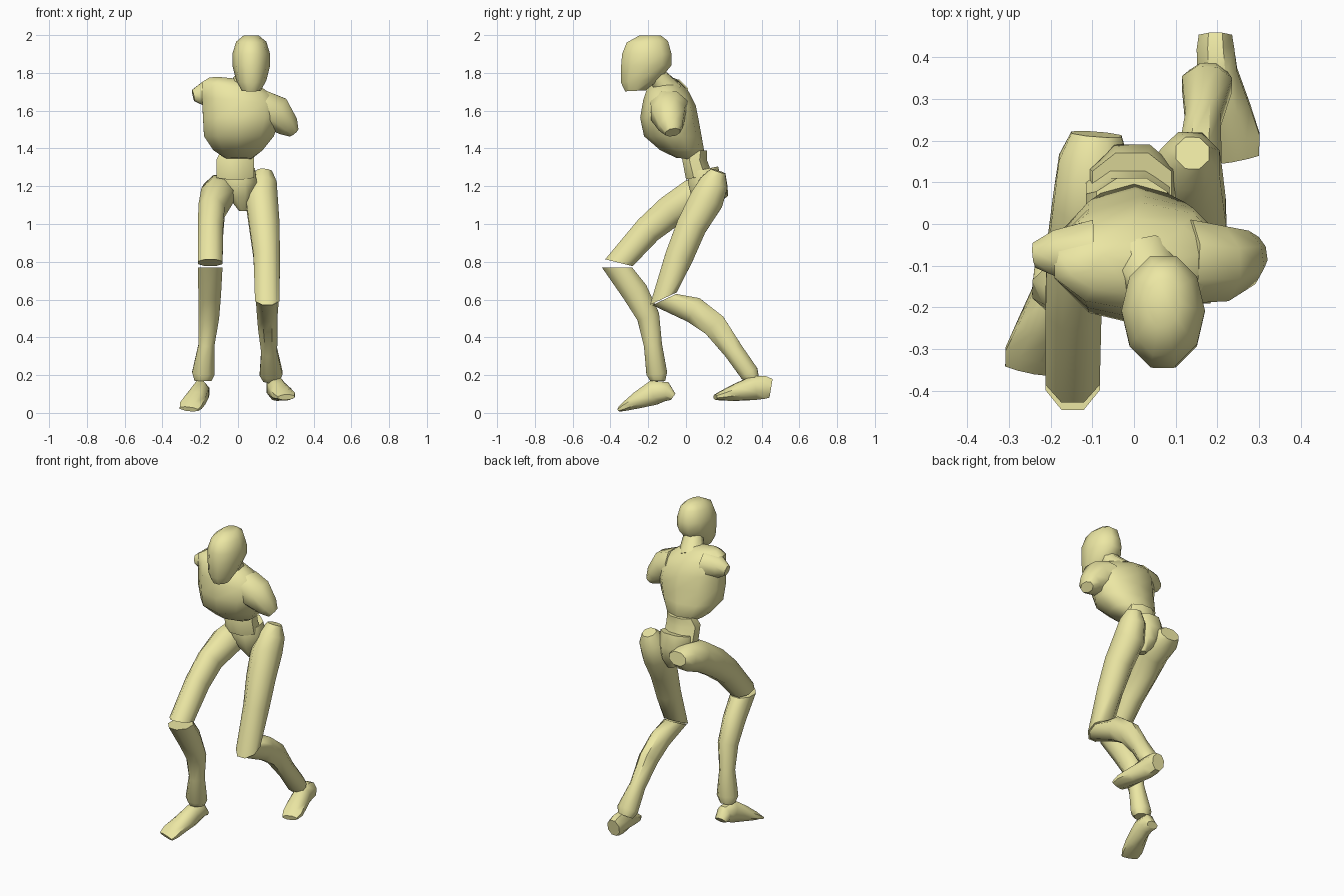
import bpy, bmesh, math
from mathutils import Vector

mat = bpy.data.materials.new("pale_yellow")
mat.diffuse_color = (0.84, 0.80, 0.37, 1)


def skin(name, rings, angle=50):
    """Join rings of points into a closed, smooth-shaded object."""
    bm = bmesh.new()
    loops = [[bm.verts.new(p) for p in ring] for ring in rings]
    n = len(loops[0])
    for a, b in zip(loops, loops[1:]):
        for i in range(n):
            j = (i + 1) % n
            bm.faces.new((a[i], a[j], b[j], b[i]))
    bm.faces.new(loops[0][::-1])
    bm.faces.new(loops[-1])
    bmesh.ops.recalc_face_normals(bm, faces=bm.faces[:])
    me = bpy.data.meshes.new(name)
    bm.to_mesh(me)
    bm.free()
    me.shade_smooth()
    me.set_sharp_from_angle(angle=math.radians(angle))
    me.materials.append(mat)
    ob = bpy.data.objects.new(name, me)
    bpy.context.collection.objects.link(ob)
    return ob


def stack(name, levels, n=8, flat=True):
    """Level: x0, x1, y0, y1, z, slope along x, slope along y."""
    off, k = (0.5, 1 / math.cos(math.pi / n)) if flat else (0, 1)
    rings = []
    for x0, x1, y0, y1, z, sx, sy in levels:
        ring = []
        for i in range(n):
            a = 2 * math.pi * (i + off) / n
            dx = math.cos(a) * k * (x1 - x0) / 2
            dy = math.sin(a) * k * (y1 - y0) / 2
            ring.append(((x0 + x1) / 2 + dx, (y0 + y1) / 2 + dy, z + sx * dx + sy * dy))
        rings.append(ring)
    return skin(name, rings)


def limb(name, path, side=(1, 0, 0), start=None, end=None, n=8):
    """Path point: x, y, z, radius along side, radius across it."""
    pts = [Vector(p[:3]) for p in path]
    k = 1 / math.cos(math.pi / n)
    rings = []
    for i, p in enumerate(path):
        t = pts[min(i + 1, len(pts) - 1)] - pts[max(i - 1, 0)]
        if i == 0 and start:
            t = Vector(start)
        if i == len(pts) - 1 and end:
            t = Vector(end)
        t.normalize()
        u = Vector(side)
        u = (u - t * u.dot(t)).normalized()
        v = t.cross(u)
        rings.append([pts[i] + u * (p[3] * k * math.cos(2 * math.pi * (j + 0.5) / n))
                      + v * (p[4] * k * math.sin(2 * math.pi * (j + 0.5) / n))
                      for j in range(n)])
    return skin(name, rings)


# Head
stack("head", [
    (0.02, 0.12, -0.325, -0.21, 1.705, 0, 0.05),
    (-0.01, 0.15, -0.35, -0.13, 1.76, 0, 0.1),
    (-0.03, 0.17, -0.35, -0.07, 1.84, 0, 0),
    (-0.03, 0.17, -0.345, -0.07, 1.90, 0, 0),
    (-0.01, 0.15, -0.32, -0.09, 1.965, 0, 0.04),
    (0.03, 0.11, -0.25, -0.13, 1.998, 0, 0)], n=10, flat=False)

# Neck and chest
limb("neck", [(0.02, -0.09, 1.70, .08, .07), (0.05, -0.14, 1.77, .06, .05),
              (0.065, -0.18, 1.83, .05, .05)])
stack("chest", [
    (-0.06, 0.07, -0.05, 0.06, 1.345, 0, -0.1),
    (-0.13, 0.13, -0.13, 0.09, 1.39, 0, 0),
    (-0.18, 0.19, -0.215, 0.075, 1.465, 0, 0),
    (-0.185, 0.22, -0.235, 0.06, 1.555, 0, -0.05),
    (-0.19, 0.22, -0.22, 0.045, 1.64, -0.1, -0.1),
    (-0.19, 0.19, -0.20, 0.01, 1.71, -0.2, -0.1),
    (-0.15, 0.12, -0.165, -0.04, 1.752, -0.18, 0),
    (-0.10, 0.03, -0.13, -0.07, 1.772, -0.1, 0)], n=10)

# Arm stumps
limb("left_shoulder", [(-0.10, -0.07, 1.685, .08, .08), (-0.19, -0.07, 1.69, .055, .06),
                       (-0.237, -0.075, 1.68, .03, .03)], side=(0, 1, 0))
limb("right_shoulder", [(0.12, -0.09, 1.62, .10, .09), (0.20, -0.095, 1.585, .09, .095),
                        (0.265, -0.08, 1.52, .065, .06), (0.295, -0.07, 1.485, .04, .03)],
     side=(0, 1, 0))

# Waist and pelvis
stack("waist", [
    (-0.09, 0.08, 0.00, 0.11, 1.39, 0, 0),
    (-0.115, 0.085, -0.02, 0.11, 1.34, 0, 0),
    (-0.115, 0.085, 0.00, 0.14, 1.25, 0, 0.2)])
stack("pelvis", [
    (-0.10, 0.09, 0.02, 0.17, 1.29, 0, 0.2),
    (-0.11, 0.10, 0.01, 0.19, 1.22, 0, 0),
    (-0.05, 0.075, 0.03, 0.18, 1.14, 0, 0),
    (0.005, 0.05, 0.08, 0.13, 1.07, 0, 0)])

# Left leg, bent forward
limb("left_thigh", [
    (-0.09, 0.215, 1.19, .06, .04), (-0.095, 0.15, 1.18, .085, .08),
    (-0.11, 0.04, 1.15, .085, .09), (-0.14, -0.08, 1.07, .07, .085),
    (-0.145, -0.20, 0.97, .067, .075), (-0.147, -0.355, 0.795, .065, .075)],
    end=(0, -0.25, -1))
limb("left_shin", [
    (-0.147, -0.365, 0.77, .065, .08), (-0.15, -0.27, 0.64, .06, .07),
    (-0.155, -0.20, 0.51, .055, .06), (-0.167, -0.175, 0.36, .042, .048),
    (-0.183, -0.155, 0.21, .06, .055), (-0.185, -0.15, 0.17, .045, .04)],
    start=(0, 0, -1), end=(0, 0, -1))
limb("left_foot", [
    (-0.195, -0.068, 0.085, .035, .02), (-0.195, -0.105, 0.112, .043, .052),
    (-0.20, -0.17, 0.107, .045, .065), (-0.225, -0.25, 0.07, .055, .045),
    (-0.25, -0.315, 0.038, .06, .025), (-0.26, -0.35, 0.02, .05, .012)])

# Right leg, stretched back
limb("right_thigh", [
    (0.14, 0.17, 1.28, .04, .04), (0.135, 0.15, 1.22, .07, .075),
    (0.125, 0.11, 1.13, .085, .09), (0.14, 0.03, 0.99, .08, .08),
    (0.152, -0.035, 0.83, .07, .075), (0.155, -0.12, 0.605, .065, .078)],
    end=(0, 0.42, -0.9))
limb("right_shin", [
    (0.155, -0.115, 0.60, .06, .07), (0.155, 0.04, 0.545, .055, .07),
    (0.158, 0.15, 0.465, .052, .065), (0.165, 0.25, 0.33, .042, .052),
    (0.175, 0.335, 0.21, .06, .05), (0.178, 0.355, 0.175, .045, .035)],
    start=(0, 0.42, -0.9))
limb("right_foot", [
    (0.195, 0.45, 0.13, .04, .05), (0.195, 0.42, 0.135, .045, .06),
    (0.20, 0.36, 0.132, .048, .064), (0.225, 0.27, 0.11, .055, .046),
    (0.245, 0.20, 0.093, .058, .028), (0.255, 0.155, 0.083, .045, .014)])
